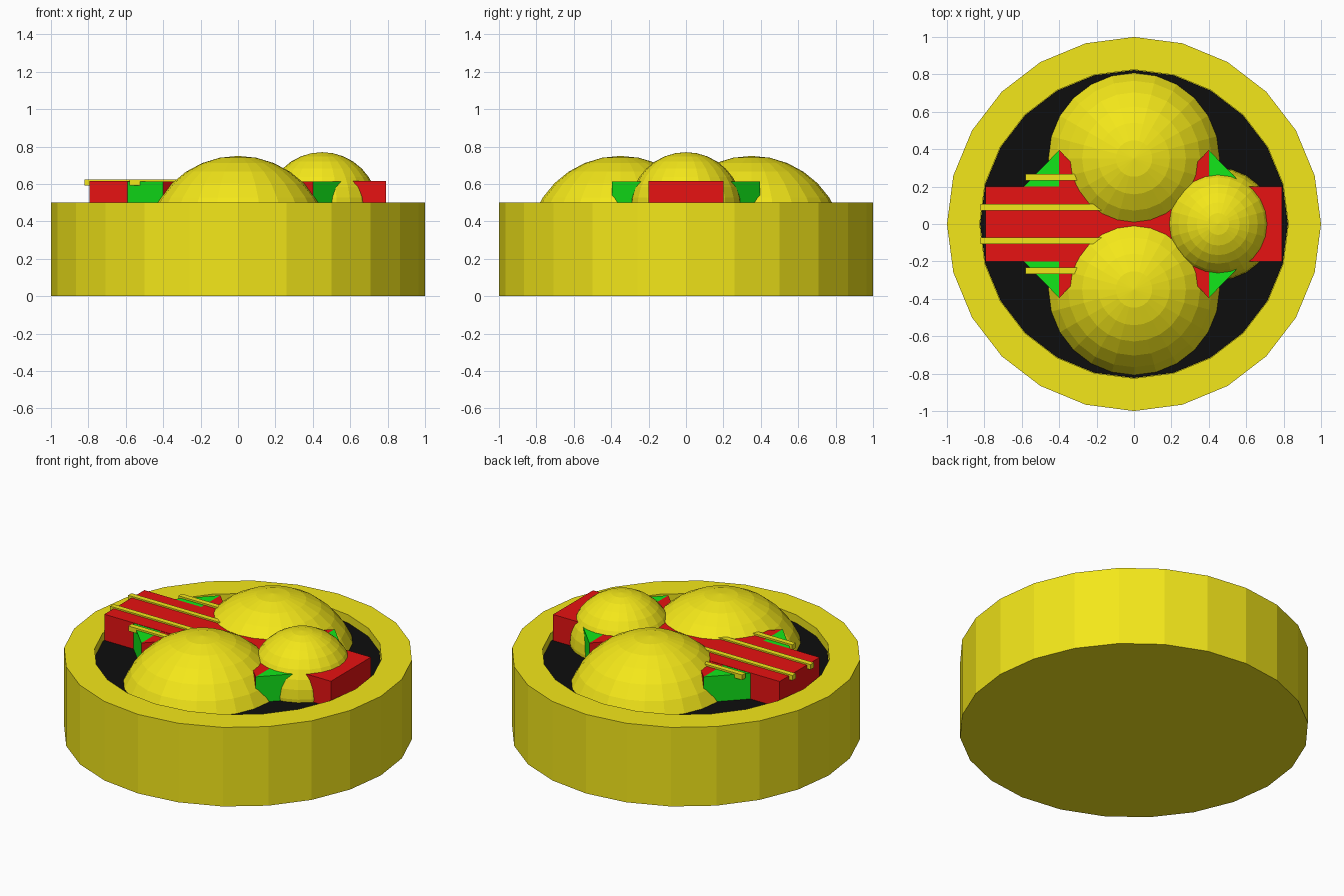
import bpy, bmesh, math
from mathutils import Vector

if "Cube" in bpy.data.objects:
    bpy.data.objects.remove(bpy.data.objects["Cube"])


def material(name, rgb):
    m = bpy.data.materials.new(name)
    m.diffuse_color = (*rgb, 1)
    m.use_nodes = True
    m.node_tree.nodes["Principled BSDF"].inputs["Base Color"].default_value = m.diffuse_color
    return m


YELLOW = material("yellow", (0.9, 0.8, 0.01))
RED = material("red", (0.8, 0.006, 0.006))
GREEN = material("green", (0.006, 0.8, 0.01))
BLACK = material("black", (0.004, 0.004, 0.004))

SIDES = 24
FLOOR = 0.45
BASE = 0.42      # food parts sink slightly into the bowl floor
TOP = 0.615


def finish(name, bm, mat):
    bmesh.ops.recalc_face_normals(bm, faces=bm.faces[:])
    me = bpy.data.meshes.new(name)
    bm.to_mesh(me)
    bm.free()
    me.materials.append(mat)
    ob = bpy.data.objects.new(name, me)
    bpy.context.collection.objects.link(ob)
    return ob


def lathe(name, profile, mat):
    bm = bmesh.new()
    rings = []
    for r, z in profile:
        rings.append([bm.verts.new((r * math.cos(2 * math.pi * i / SIDES),
                                    r * math.sin(2 * math.pi * i / SIDES), z))
                      for i in range(SIDES)])
    for a, b in zip(rings, rings[1:]):
        for i in range(SIDES):
            j = (i + 1) % SIDES
            bm.faces.new((a[i], a[j], b[j], b[i]))
    bm.faces.new(rings[0])
    bm.faces.new(rings[-1])
    return finish(name, bm, mat)


def prism(name, outline, z0, z1, mat):
    bm = bmesh.new()
    face = bm.faces.new([bm.verts.new((x, y, z0)) for x, y in outline])
    ext = bmesh.ops.extrude_face_region(bm, geom=[face])
    for v in ext["geom"]:
        if isinstance(v, bmesh.types.BMVert):
            v.co.z = z1
    return finish(name, bm, mat)


def box(name, x0, x1, y0, y1, z0, z1, mat):
    return prism(name, [(x0, y0), (x1, y0), (x1, y1), (x0, y1)], z0, z1, mat)


def dome(name, centre, radius, mat):
    # sphere cut off just under the bowl floor
    bm = bmesh.new()
    bmesh.ops.create_uvsphere(bm, u_segments=24, v_segments=16, radius=radius)
    bmesh.ops.translate(bm, verts=bm.verts[:], vec=Vector(centre))
    bmesh.ops.bisect_plane(bm, geom=bm.verts[:] + bm.edges[:] + bm.faces[:],
                           plane_co=(0, 0, BASE), plane_no=(0, 0, 1),
                           clear_inner=True)
    bmesh.ops.holes_fill(bm, edges=[e for e in bm.edges if e.is_boundary], sides=0)
    return finish(name, bm, mat)


# Bowl with a shallow recess and its dark floor
lathe("bowl", [(1, 0), (1, 0.5), (0.825, 0.5), (0.825, FLOOR - 0.01)], YELLOW)
lathe("bowl_floor", [(0.823, FLOOR - 0.01), (0.823, FLOOR)], BLACK)

# Long filling slab
box("filling_slab", -0.795, 0.79, -0.2, 0.2, BASE, TOP, RED)

# Diamond slices on both sides: green outer half, red inner half
for side, s in (("left", -1), ("right", 1)):
    prism(side + "_green_slice",
          [(s * 0.4, -0.395), (s * 0.785, 0), (s * 0.4, 0.395)], BASE, TOP - 0.002, GREEN)
    prism(side + "_red_slice",
          [(s * 0.4, -0.395), (s * 0.01, 0), (s * 0.4, 0.395)], BASE, TOP - 0.002, RED)

# Rounded pieces
dome("front_dome", (0, -0.35, 0.25), 0.5, YELLOW)
dome("back_dome", (0, 0.35, 0.25), 0.5, YELLOW)
dome("small_dome", (0.45, 0, 0.47), 0.3, YELLOW)

# Thin strips lying on the filling
for y, x0 in ((0.09, -0.82), (0.25, -0.58)):
    for side, s in (("front", -1), ("back", 1)):
        box(f"{side}_strip_{'inner' if y < 0.2 else 'outer'}",
            x0, -0.05, s * y - 0.017, s * y + 0.017, 0.592, 0.624, YELLOW)
